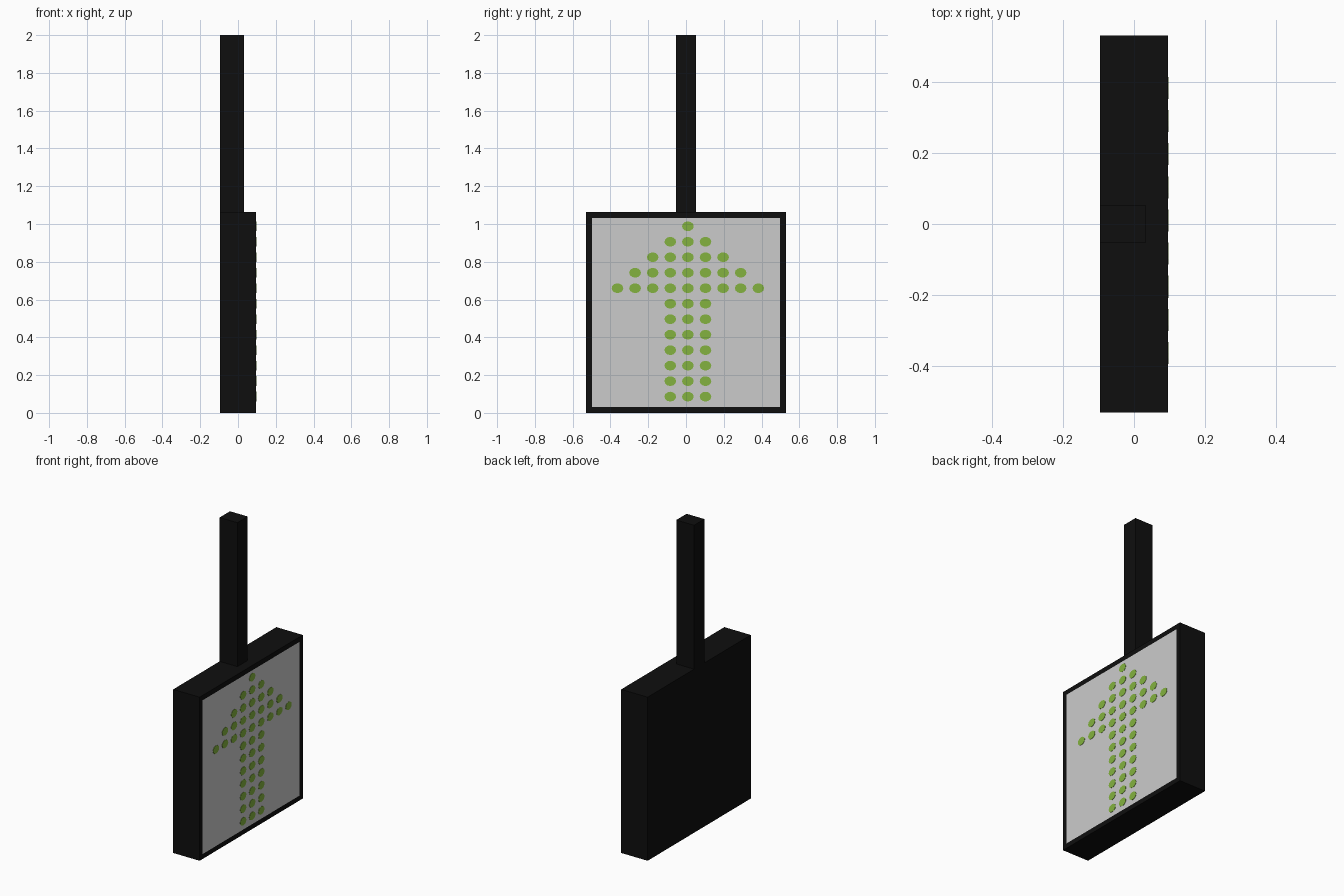
import bpy, bmesh, math
from mathutils import Matrix, Vector

if "Cube" in bpy.data.objects:
    bpy.data.objects.remove(bpy.data.objects["Cube"])


def material(name, rgb):
    m = bpy.data.materials.new(name)
    m.diffuse_color = (*rgb, 1.0)
    m.use_nodes = True
    m.node_tree.nodes["Principled BSDF"].inputs["Base Color"].default_value = m.diffuse_color
    return m


black = material("black casing", (0.0045, 0.0045, 0.0045))
grey = material("light grey screen", (0.6, 0.6, 0.6))
green = material("green lamp", (0.23, 0.45, 0.05))


def finish(bm, name, *mats):
    me = bpy.data.meshes.new(name)
    bm.to_mesh(me)
    bm.free()
    for m in mats:
        me.materials.append(m)
    ob = bpy.data.objects.new(name, me)
    bpy.context.collection.objects.link(ob)
    return ob


def box_bm(lo, hi):
    lo, hi = Vector(lo), Vector(hi)
    bm = bmesh.new()
    bmesh.ops.create_cube(bm, size=1, matrix=Matrix.Translation((lo + hi) / 2)
                          @ Matrix.Diagonal((*(hi - lo), 1)))
    return bm


# Sign casing with the screen as an inset face on the +x side
FACE_X = 0.095
bm = box_bm((-FACE_X, -0.53, 0), (FACE_X, 0.53, 1.064))
bm.normal_update()
screen = next(f for f in bm.faces if f.normal.x > 0.9)
bmesh.ops.inset_individual(bm, faces=[screen], thickness=0.045)
screen.material_index = 1
finish(bm, "sign_casing", black, grey)

# Hanging pole, flush with the back of the casing
finish(box_bm((-FACE_X, -0.053, 1.064), (0.033, 0.053, 2.0)), "hanging_pole", black)

# Lamp dots forming an upward arrow: widening head, then a three-wide shaft
bm = bmesh.new()
half_widths = [0, 1, 2, 3, 4] + [1] * 7
for row, half in enumerate(half_widths):
    for col in range(-half, half + 1):
        place = (Matrix.Translation((FACE_X, 0.01 + col * 0.0932, 0.988 - row * 0.082))
                 @ Matrix.Diagonal((1, 0.031, 0.026, 1))
                 @ Matrix.Rotation(math.pi / 2, 4, 'Y'))
        bmesh.ops.create_cone(bm, cap_ends=True, segments=12, radius1=1,
                              radius2=1, depth=0.004, matrix=place)
finish(bm, "arrow_lamps", green)
